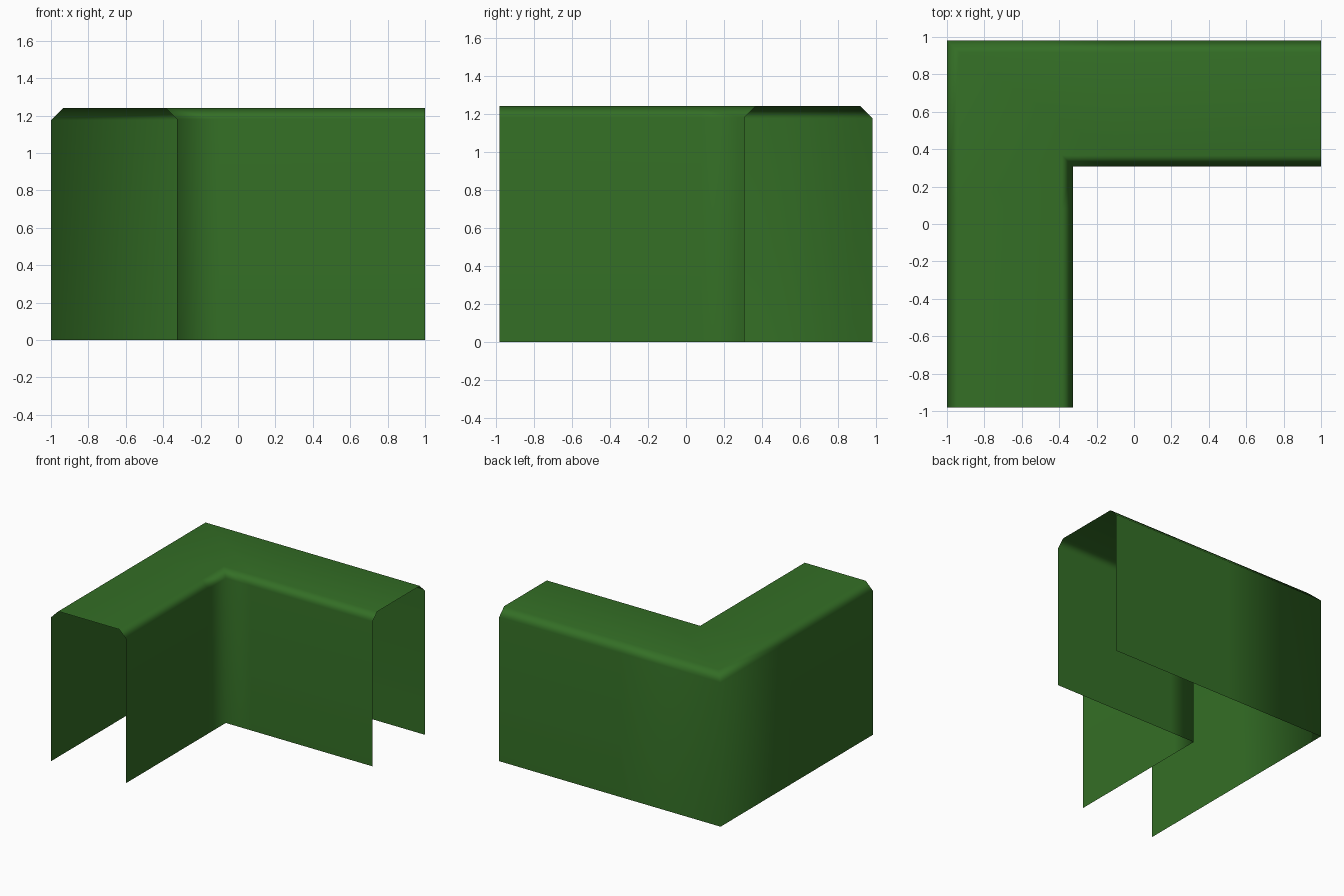
import bpy

if "Cube" in bpy.data.objects:
    bpy.data.objects.remove(bpy.data.objects["Cube"])

# Hedge colour
green = bpy.data.materials.new("hedge_green")
green.diffuse_color = (0.034, 0.158, 0.019, 1)
green.use_nodes = True
green.node_tree.nodes["Principled BSDF"].inputs["Base Color"].default_value = green.diffuse_color

# Cross-section: (distance in from the outer face, height)
WIDTH = 0.675
profile = [(0, 0), (0, 1.175), (0.065, 1.24),
           (WIDTH - 0.06, 1.24), (WIDTH, 1.18), (WIDTH, 0)]

# Stations along the L: front end, near corner, mitred corner, near corner, right end
OX, OY = -1.0, 0.982
stations = [
    lambda d: (OX + d, -OY),
    lambda d: (OX + d, OY - 0.9),
    lambda d: (OX + d, OY - d),
    lambda d: (OX + 0.9, OY - d),
    lambda d: (1.0, OY - d),
]

verts = [(*place(d), z) for place in stations for d, z in profile]
n = len(profile)
faces = []
for s in range(len(stations) - 1):
    for i in range(n - 1):
        a, b = s * n + i, (s + 1) * n + i
        faces.append((a, a + 1, b + 1, b))

# Open hedge shell: no ends and no floor, softly shaded
mesh = bpy.data.meshes.new("hedge_corner")
mesh.from_pydata(verts, [], faces)
mesh.materials.append(green)
for p in mesh.polygons:
    p.use_smooth = True
hedge = bpy.data.objects.new("hedge_corner", mesh)
bpy.context.collection.objects.link(hedge)
hedge.modifiers.new("soft_edges", 'WEIGHTED_NORMAL')
